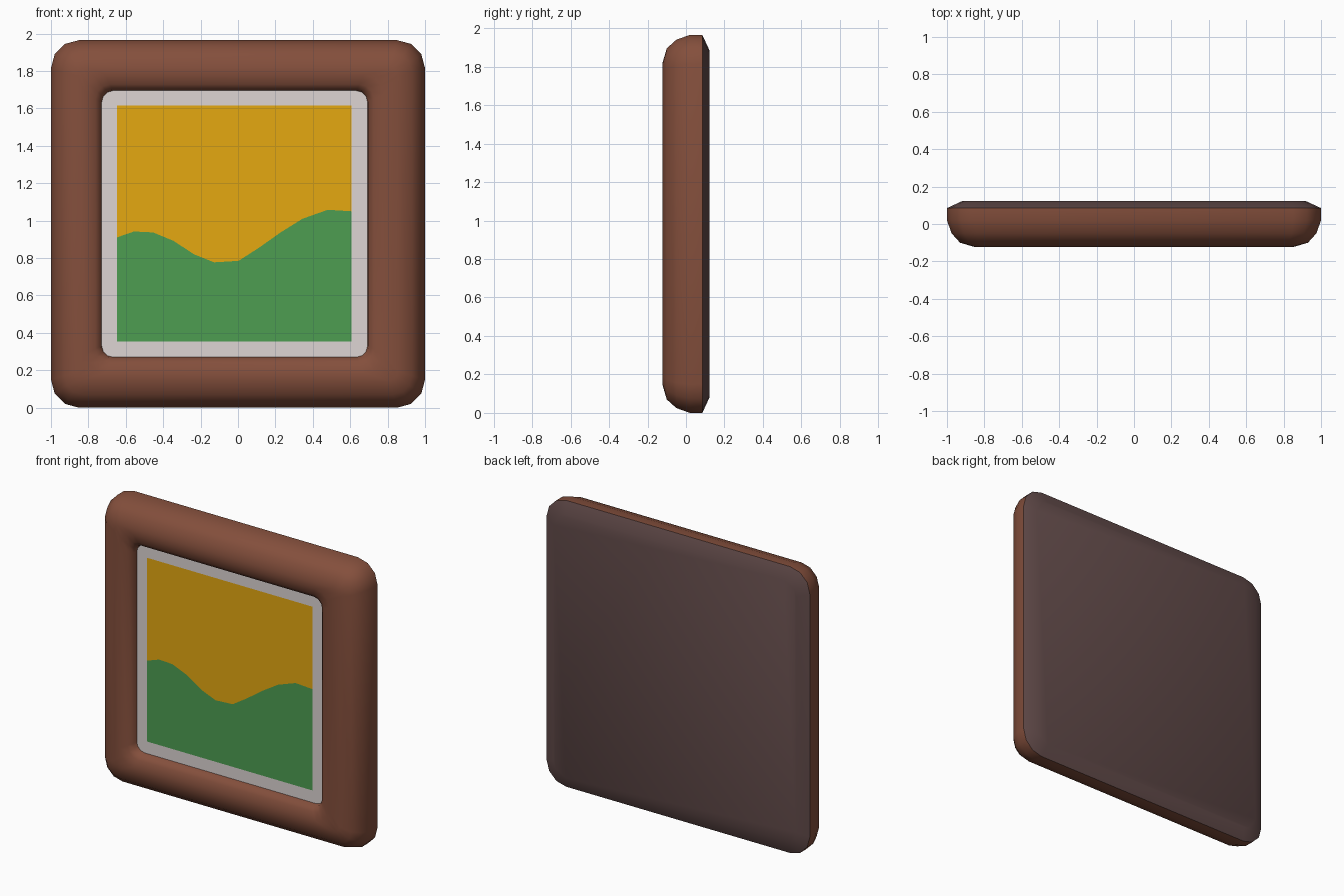
import bpy
import math

if "Cube" in bpy.data.objects:
    bpy.data.objects.remove(bpy.data.objects["Cube"])


def material(name, rgb):
    """Flat colour from 0-255 display values, stored as linear."""
    m = bpy.data.materials.new(name)
    lin = [((c / 255 + 0.055) / 1.055) ** 2.4 if c > 10 else c / 255 / 12.92 for c in rgb]
    m.diffuse_color = (*lin, 1)
    m.use_nodes = True
    m.node_tree.nodes["Principled BSDF"].inputs["Base Color"].default_value = m.diffuse_color
    return m


brown = material("wood brown", (132, 79, 60))
dark = material("backing dark brown", (97, 74, 73))
white = material("mat white", (221, 213, 212))
yellow = material("sky yellow", (229, 169, 17))
green = material("hill green", (77, 157, 81))


def add_object(name, verts, faces, mats, smooth=None):
    me = bpy.data.meshes.new(name)
    me.from_pydata(verts, [], faces)
    me.update()
    ob = bpy.data.objects.new(name, me)
    bpy.context.collection.objects.link(ob)
    for m in mats:
        me.materials.append(m)
    if smooth:
        bpy.ops.object.select_all(action='DESELECT')
        ob.select_set(True)
        bpy.context.view_layer.objects.active = ob
        bpy.ops.object.shade_smooth_by_angle(angle=math.radians(smooth))
    return ob


SEG = 3  # sides in each rounded corner
CZ = 0.9825


def ring(cx, hx, hz, r, y):
    """Rounded rectangle in the xz plane, counterclockwise seen from the front."""
    pts = []
    for k, (sx, sz) in enumerate(((1, -1), (1, 1), (-1, 1), (-1, -1))):
        for i in range(SEG + 1):
            a = math.pi / 2 * (k - 1 + i / SEG)
            pts.append((cx + sx * (hx - r) + r * math.cos(a), y,
                        CZ + sz * (hz - r) + r * math.sin(a)))
    return pts


def skin(name, rings, mat, caps=(), flip=False, smooth=None):
    """Join successive rings with quads; caps closes the listed rings."""
    n = len(rings[0])
    verts = [p for rg in rings for p in rg]
    faces = [(i * n + j, i * n + (j + 1) % n, (i + 1) * n + (j + 1) % n, (i + 1) * n + j)
             for i in range(len(rings) - 1) for j in range(n)]
    for c in caps:
        cap = [c * n + j for j in range(n)]
        faces.append(cap if c == len(rings) - 1 else cap[::-1])
    if flip:
        faces = [f[::-1] for f in faces]
    return add_object(name, verts, faces, [mat], smooth)


def outer(d, y):
    return ring(0, 1 - d, CZ - d, max(0.15 - 0.7 * d, 0.04), y)


def inner(d, y):
    return ring(-0.018, 0.709 + d, 0.711 + d, 0.06 + 0.5 * d, y)


# wooden frame: rounded outside edge, front face, rounded inside edge
frame_rings = [outer(d, y) for d, y in
               ((0, 0.085), (0, 0.02), (0.025, -0.05), (0.07, -0.10), (0.145, -0.122))]
frame_rings += [inner(d, y) for d, y in
                ((0.085, -0.122), (0.035, -0.108), (0.008, -0.085), (0, -0.05))]
skin("frame", frame_rings, brown, smooth=60)

# chamfered backing panel
skin("back_panel", [outer(0, 0.085), outer(0.08, 0.122)], dark,
     caps=(1,), flip=True, smooth=60)

# white mat inside the frame
skin("mat", [inner(0.005, -0.05), inner(0.005, -0.057)], white, caps=(0, 1))

# picture plate: hill below the curve, sky above it
hill = [0.91, 0.942, 0.937, 0.892, 0.82, 0.777, 0.785, 0.855, 0.935, 1.01, 1.058, 1.05]
x0, x1, z0, z1, y = -0.648, 0.608, 0.355, 1.616, -0.061
xs = [-0.648, -0.556, -0.454, -0.345, -0.235, -0.128, 0.003, 0.112, 0.225, 0.345, 0.48, 0.608]
verts, faces = [], []
for x, h in zip(xs, hill):
    verts += [(x, y, z0), (x, y, h), (x, y, z1)]
for i in range(len(xs) - 1):
    for r in (0, 1):
        a = 3 * i + r
        faces.append((a, a + 3, a + 4, a + 1))
picture = add_object("picture", verts, faces, [green, yellow])
for p in picture.data.polygons:
    p.material_index = p.index % 2  # lower row is hill, upper row is sky
